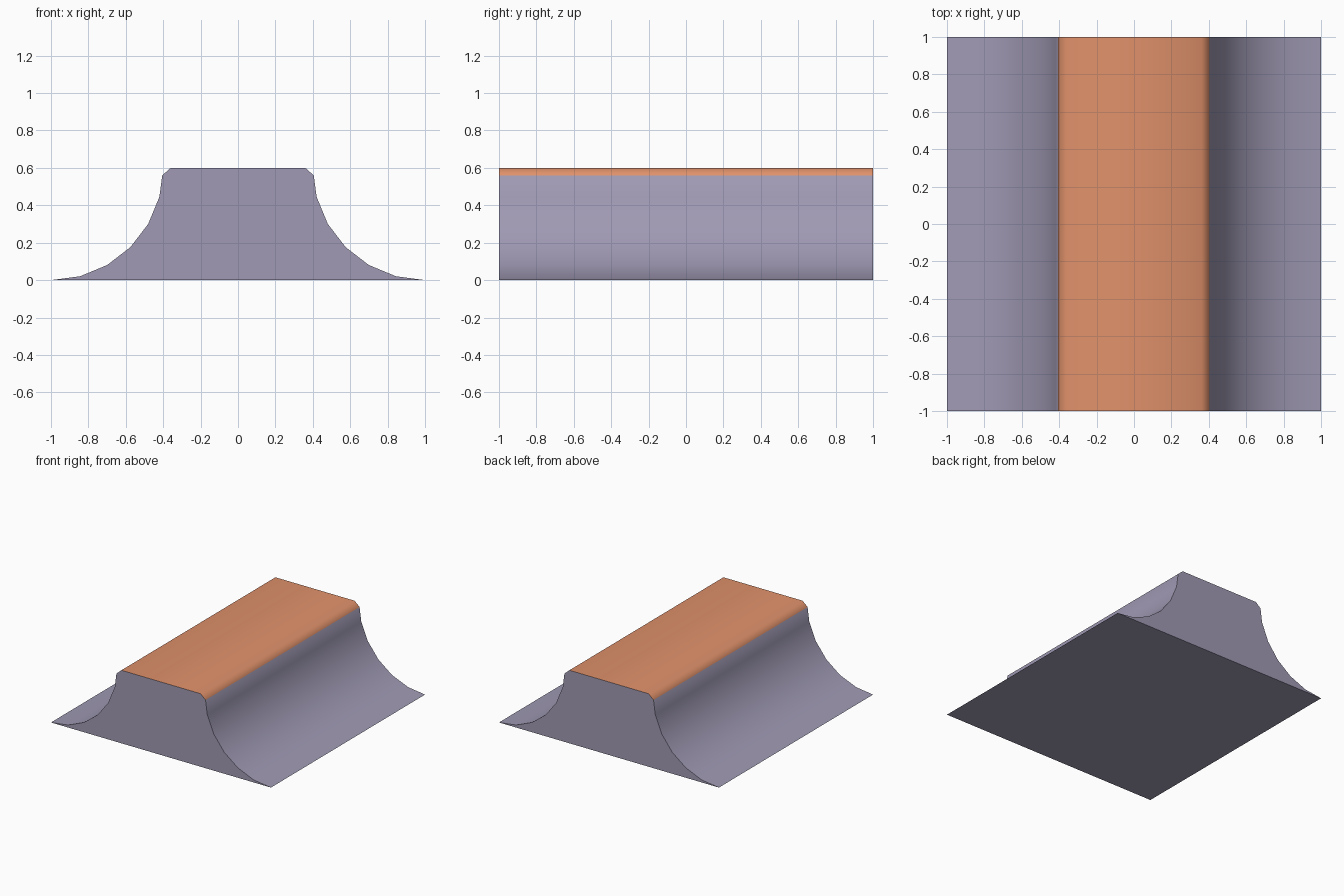
import bpy, bmesh, math

if "Cube" in bpy.data.objects:
    bpy.data.objects.remove(bpy.data.objects["Cube"])

def material(name, rgb):
    m = bpy.data.materials.new(name)
    m.diffuse_color = (*rgb, 1)
    m.use_nodes = True
    m.node_tree.nodes["Principled BSDF"].inputs["Base Color"].default_value = m.diffuse_color
    return m

# Profile: concave quarter arc on each side, chamfered top corner
R = 0.6
right = [(1 - R * math.sin(math.radians(a)), R - R * math.cos(math.radians(a)))
         for a in range(0, 90, 15)]
right += [(0.405, 0.56), (0.36, 0.6)]
profile = right + [(-x, z) for x, z in reversed(right)]

# Extrude the profile along y
bm = bmesh.new()
face = bm.faces.new([bm.verts.new((x, -1, z)) for x, z in profile])
ext = bmesh.ops.extrude_face_region(bm, geom=[face], use_keep_orig=True)
bmesh.ops.translate(bm, vec=(0, 2, 0),
                    verts=[v for v in ext["geom"] if isinstance(v, bmesh.types.BMVert)])
bmesh.ops.recalc_face_normals(bm, faces=bm.faces)

# Orange on the top and its chamfers, grey on everything else
for f in bm.faces:
    f.material_index = int(min(v.co.z for v in f.verts) > 0.55)

mesh = bpy.data.meshes.new("curved_ramp_block")
bm.to_mesh(mesh)
bm.free()
mesh.materials.append(material("lilac grey", (0.352, 0.323, 0.456)))
mesh.materials.append(material("orange", (0.753, 0.287, 0.147)))
block = bpy.data.objects.new("curved_ramp_block", mesh)
bpy.context.collection.objects.link(block)

# Smooth curve, sharp ends
bpy.context.view_layer.objects.active = block
block.select_set(True)
bpy.ops.object.shade_smooth_by_angle(angle=math.radians(60))
